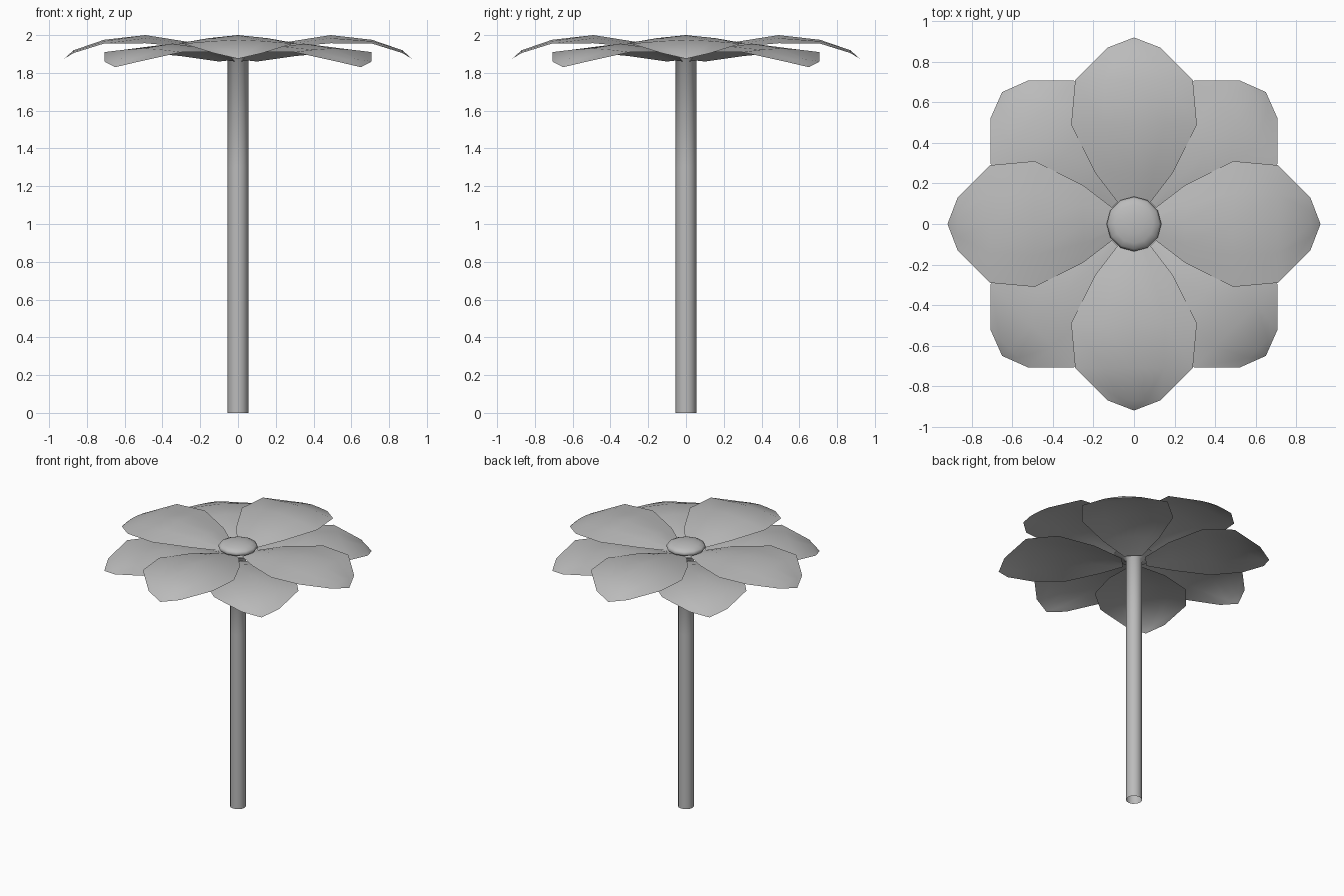
import bpy, bmesh, math
from mathutils import Matrix

cube = bpy.data.objects.get("Cube")
if cube:
    bpy.data.objects.remove(cube, do_unlink=True)

grey = bpy.data.materials.new("plain_grey")
grey.use_nodes = True
colour = (0.5, 0.5, 0.5, 1)
grey.diffuse_color = colour
grey.node_tree.nodes["Principled BSDF"].inputs["Base Color"].default_value = colour


def finish(bm, name):
    mesh = bpy.data.meshes.new(name)
    bm.to_mesh(mesh)
    bm.free()
    mesh.materials.append(grey)
    mesh.shade_smooth()
    obj = bpy.data.objects.new(name, mesh)
    bpy.context.collection.objects.link(obj)
    return obj


def lathe(name, profile, sides):
    """Spin a (radius, height) profile around the vertical axis."""
    bm = bmesh.new()
    rings = []
    for r, z in profile:
        rings.append([bm.verts.new((r * math.cos(a), r * math.sin(a), z))
                      for a in (2 * math.pi * i / sides for i in range(sides))])
    for low, high in zip(rings, rings[1:]):
        for i in range(sides):
            j = (i + 1) % sides
            bm.faces.new((low[i], low[j], high[j], high[i]))
    return finish(bm, name)


# Petal stations: distance out, half width, midline height, edge height
PETAL = [(0.08, 0.06, 1.91, 1.905), (0.25, 0.19, 1.962, 1.935),
         (0.49, 0.31, 2.0, 1.957), (0.71, 0.29, 1.975, 1.955),
         (0.87, 0.13, 1.92, 1.905)]
TIP = (0.92, 0, 1.875)


def petal(name, angle, drop):
    bm = bmesh.new()
    rows = []
    for r, w, mid, edge in PETAL:
        rows.append([bm.verts.new((r, w * t, mid + (edge - mid) * abs(t) ** 1.4))
                     for t in (-1, -0.5, 0, 0.5, 1)])
    for a, b in zip(rows, rows[1:]):
        for i in range(4):
            bm.faces.new((a[i], b[i], b[i + 1], a[i + 1]))
    tip = bm.verts.new(TIP)
    for i in range(4):
        bm.faces.new((rows[-1][i], tip, rows[-1][i + 1]))
    bm.transform(Matrix.Translation((0, 0, -drop)) @ Matrix.Rotation(angle, 4, "Z"))
    return finish(bm, name)


# Upper petals on the axes, lower petals on the diagonals
for k in range(4):
    petal(f"upper_petal_{k + 1}", k * math.pi / 2, 0)
    petal(f"lower_petal_{k + 1}", (k + 0.5) * math.pi / 2, 0.045)

# Hollow stem flaring into the flower base
lathe("stem", [(0.055, 0), (0.055, 1.3), (0.055, 1.87), (0.08, 1.89), (0.14, 1.91)], 12)

# Flattened button in the middle
bm = bmesh.new()
bmesh.ops.create_uvsphere(bm, u_segments=12, v_segments=8, radius=1)
bm.transform(Matrix.Translation((0, 0, 1.94)) @ Matrix.Diagonal((0.135, 0.135, 0.04, 1)))
finish(bm, "flower_centre")
